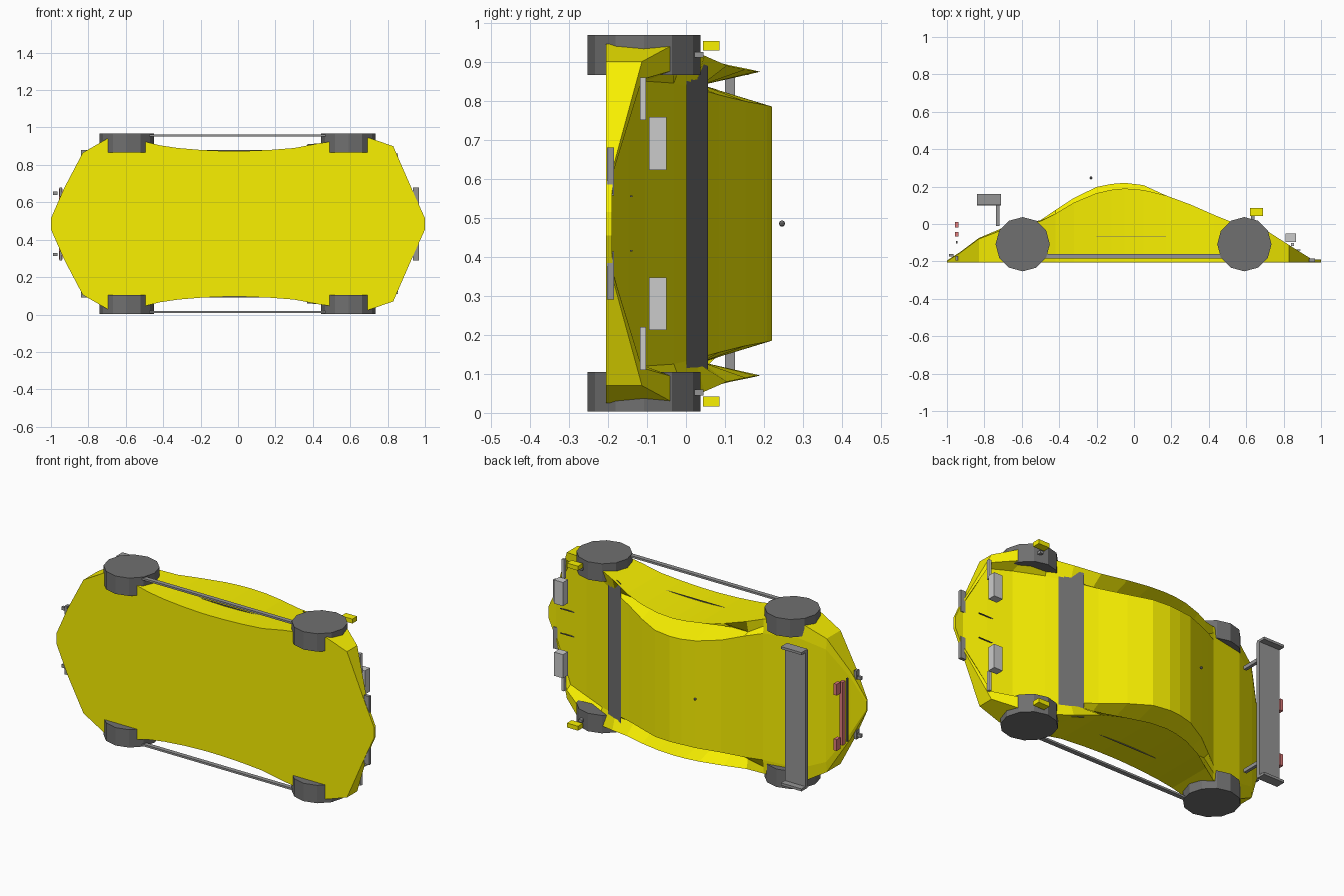
import bpy, bmesh
from mathutils import Matrix

if "Cube" in bpy.data.objects:
    bpy.data.objects.remove(bpy.data.objects["Cube"])

# The car lies on its side: length along x, roof towards +y, width along z
MID = 0.485


def material(name, color):
    m = bpy.data.materials.new(name)
    m.diffuse_color = (*color, 1)
    m.use_nodes = True
    m.node_tree.nodes["Principled BSDF"].inputs["Base Color"].default_value = m.diffuse_color
    return m


YELLOW = material("yellow_paint", (0.95, 0.88, 0.0))
RED = material("red_lens", (0.75, 0.2, 0.2))
DARK = material("dark_grey", (0.16, 0.16, 0.16))
MIDGREY = material("mid_grey", (0.3, 0.3, 0.3))


def finish(name, bm, mat=None):
    bmesh.ops.recalc_face_normals(bm, faces=bm.faces[:])
    me = bpy.data.meshes.new(name)
    bm.to_mesh(me)
    bm.free()
    ob = bpy.data.objects.new(name, me)
    bpy.context.collection.objects.link(ob)
    if mat:
        me.materials.append(mat)
    return ob


def box(name, x, y, z, mat=None):
    """Box from (min, max) pairs."""
    bm = bmesh.new()
    size = [b - a for a, b in (x, y, z)]
    mid = [(a + b) / 2 for a, b in (x, y, z)]
    bmesh.ops.create_cube(bm, size=1, matrix=Matrix.Translation(mid) @ Matrix.Diagonal((*size, 1)))
    return finish(name, bm, mat)


def box_pair(name, x, y, z, mat=None):
    """Box and its mirror image across the car's centre plane."""
    box(name + "_left", x, y, z, mat)
    box(name + "_right", x, y, (2 * MID - z[1], 2 * MID - z[0]), mat)


def cylinder(name, x, y, z, r, sides, mat=None):
    bm = bmesh.new()
    bmesh.ops.create_cone(bm, cap_ends=True, segments=sides, radius1=r, radius2=r, depth=z[1] - z[0],
                          matrix=Matrix.Translation((x, y, (z[0] + z[1]) / 2)))
    return finish(name, bm, mat)


# Body stations: x, half width, roof half width, side top, centre top
stations = [
    (-1.00, .03, .02, -.20, -.195),
    (-.93, .19, .16, -.155, -.15),
    (-.83, .38, .32, -.08, -.075),
    (-.70, .455, .37, -.03, -.02),
    (-.50, .44, .36, .015, .02),
    (-.42, .42, .345, .055, .075),
    (-.32, .405, .32, .115, .14),
    (-.20, .395, .305, .165, .198),
    (-.12, .391, .30, .183, .214),
    (-.05, .389, .30, .19, .22),
    (.05, .39, .303, .182, .208),
    (.17, .395, .313, .153, .153),
    (.30, .405, .33, .105, .084),
    (.43, .43, .347, .048, .024),
    (.55, .447, .36, 0, -.031),
    (.70, .46, .365, -.03, -.105),
    (.83, .415, .35, -.113, -.147),
    (.95, .14, .12, -.188, -.189),
    (1.00, .03, .02, -.19, -.19),
]
bm = bmesh.new()
rings = []
for x, h, r, side, top in stations:
    # a valley separates the cabin from the outer flank rims
    v, vy = (h + r) / 2, (side + top) / 2
    if side > .04:
        v, vy = .355, min(top, .04)
    elif x > .6:
        v, vy = .3 * h + .7 * r, side
    half = [(-.205, h), (side, h), (vy, v), (top, r)]
    section = [(y, -z) for y, z in half] + half[::-1]
    rings.append([bm.verts.new((x, y, MID + z)) for y, z in section])
for a, b in zip(rings, rings[1:]):
    for i in range(8):
        j = (i + 1) % 8
        bm.faces.new((a[i], a[j], b[j], b[i]))
bm.faces.new(rings[0])
bm.faces.new(rings[-1])
finish("body", bm, YELLOW)

# Wheels
for end, x in (("rear", -.595), ("front", .59)):
    for side, z in (("right", (.003, .105)), ("left", (.866, .968))):
        cylinder(f"{end}_{side}_wheel", x, -.108, z, .145, 12, DARK)

# Side skirts and door creases
box_pair("side_skirt", (-.52, .52), (-.185, -.16), (.952, .963), MIDGREY)
box_pair("door_crease", (-.27, .17), (-.067, -.064), (.873, .88), DARK)

# Dark cowl strip at the foot of the windscreen
bm = bmesh.new()
strip = [bm.verts.new(p) for p in ((.37, .056, .06), (.49, .001, .05), (.49, .001, .92), (.37, .056, .91))]
bm.faces.new(strip)
bmesh.ops.solidify(bm, geom=bm.faces[:], thickness=.004)
finish("cowl_strip", bm, DARK)

# Mirrors on short stalks
box_pair("mirror", (.62, .69), (.043, .086), (.928, .953), YELLOW)
box_pair("mirror_stalk", (.625, .645), (-.02, .045), (.91, .925), MIDGREY)

# Rear wing
box("wing_plate", (-.84, -.71), (.1, .125), (.1, .87), MIDGREY)
box_pair("wing_endplate", (-.84, -.71), (.105, .16), (.866, .88), MIDGREY)
box_pair("wing_post", (-.738, -.72), (-.01, .108), (.77, .79), MIDGREY)

# Tail lights, trim bars and exhausts
box_pair("tail_light", (-.958, -.939), (-.02, .012), (.61, .675), RED)
box("tail_light_bar", (-.958, -.939), (-.066, -.042), (.305, .665), RED)
box("tail_trim", (-.952, -.943), (-.104, -.092), (.305, .665), DARK)
box_pair("rear_reflector", (-.955, -.94), (-.195, -.17), (.63, .68), MIDGREY)
box_pair("exhaust", (-.99, -.965), (-.175, -.16), (.64, .658), MIDGREY)

# Headlights, lamp strips, bumper grilles and hood slits
box_pair("headlight", (.81, .865), (-.095, -.05), (.623, .758))
box_pair("lamp_strip", (.84, .855), (-.118, -.102), (.75, .86))
box_pair("bumper_grille", (.935, .968), (-.203, -.185), (.557, .68), MIDGREY)
box_pair("hood_slit", (.76, .89), (-.143, -.137), (.553, .557), DARK)

# Roof aerial knob
bm = bmesh.new()
bmesh.ops.create_icosphere(bm, subdivisions=2, radius=.008, matrix=Matrix.Translation((-.23, .246, MID)))
finish("aerial_knob", bm, DARK)
